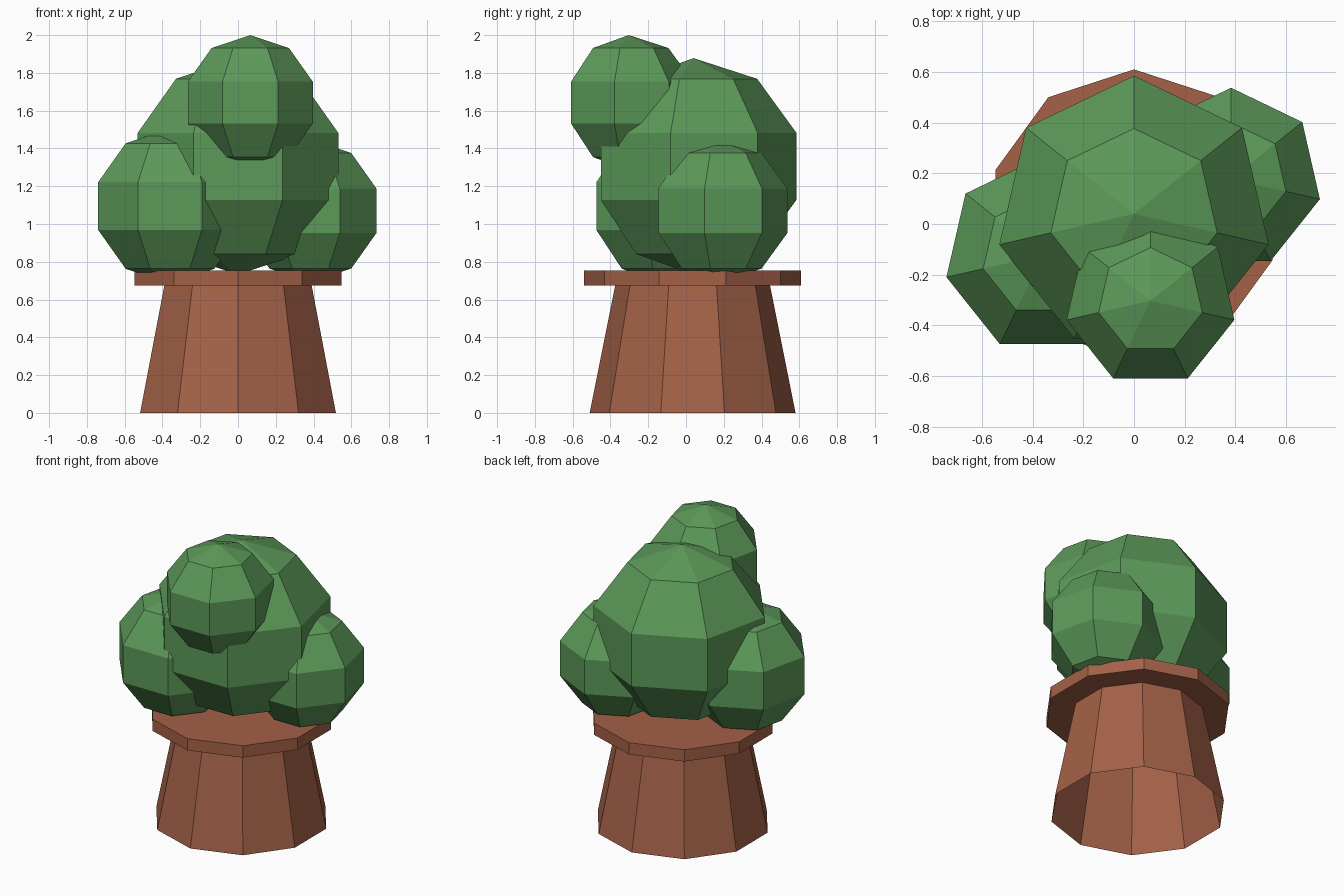
import bpy, bmesh
from math import sin, cos, pi

if "Cube" in bpy.data.objects:
    bpy.data.objects.remove(bpy.data.objects["Cube"])


def material(name, rgb):
    m = bpy.data.materials.new(name)
    m.diffuse_color = (*rgb, 1)
    m.use_nodes = True
    m.node_tree.nodes["Principled BSDF"].inputs["Base Color"].default_value = m.diffuse_color
    return m


def lathe(name, profile, sides, centre, mat):
    """Revolve (radius, z) points about z, first corner facing +y."""
    bm = bmesh.new()
    rings = []
    for r, z in profile:
        n = 1 if r < 1e-6 else sides
        rings.append([bm.verts.new((r * sin(2 * pi * i / sides),
                                    r * cos(2 * pi * i / sides), z))
                      for i in range(n)])
    for a, b in zip(rings, rings[1:]):
        for i in range(sides):
            j = (i + 1) % sides
            quad = [a[i % len(a)], a[j % len(a)], b[j % len(b)], b[i % len(b)]]
            bm.faces.new(list(dict.fromkeys(quad)))
    bmesh.ops.recalc_face_normals(bm, faces=bm.faces)
    mesh = bpy.data.meshes.new(name)
    bm.to_mesh(mesh)
    bm.free()
    mesh.materials.append(mat)
    ob = bpy.data.objects.new(name, mesh)
    ob.location = centre
    bpy.context.collection.objects.link(ob)
    return ob


terracotta = material("terracotta", (0.367, 0.119, 0.064))
leaf_green = material("leaf green", (0.107, 0.319, 0.100))

# Tapered ten-sided pot with a wider rim and closed top, open underneath
lathe("pot", [(0.545, 0), (0.41, 0.675), (0.575, 0.675), (0.575, 0.755), (0, 0.755)],
      10, (0, 0.035, 0), terracotta)

# Foliage clumps: low-poly balls with seven segments and five rings
clumps = {
    "foliage_main": (0.573, (0, 0.04, 1.305)),
    "foliage_front_top": (0.357, (0.065, -0.303, 1.643)),
    "foliage_left": (0.41, (-0.36, -0.123, 1.095)),
    "foliage_right": (0.378, (0.383, 0.178, 1.07)),
}
for name, (radius, centre) in clumps.items():
    ball = [(radius * sin(pi * k / 5), -radius * cos(pi * k / 5)) for k in range(6)]
    lathe(name, ball, 7, centre, leaf_green)
